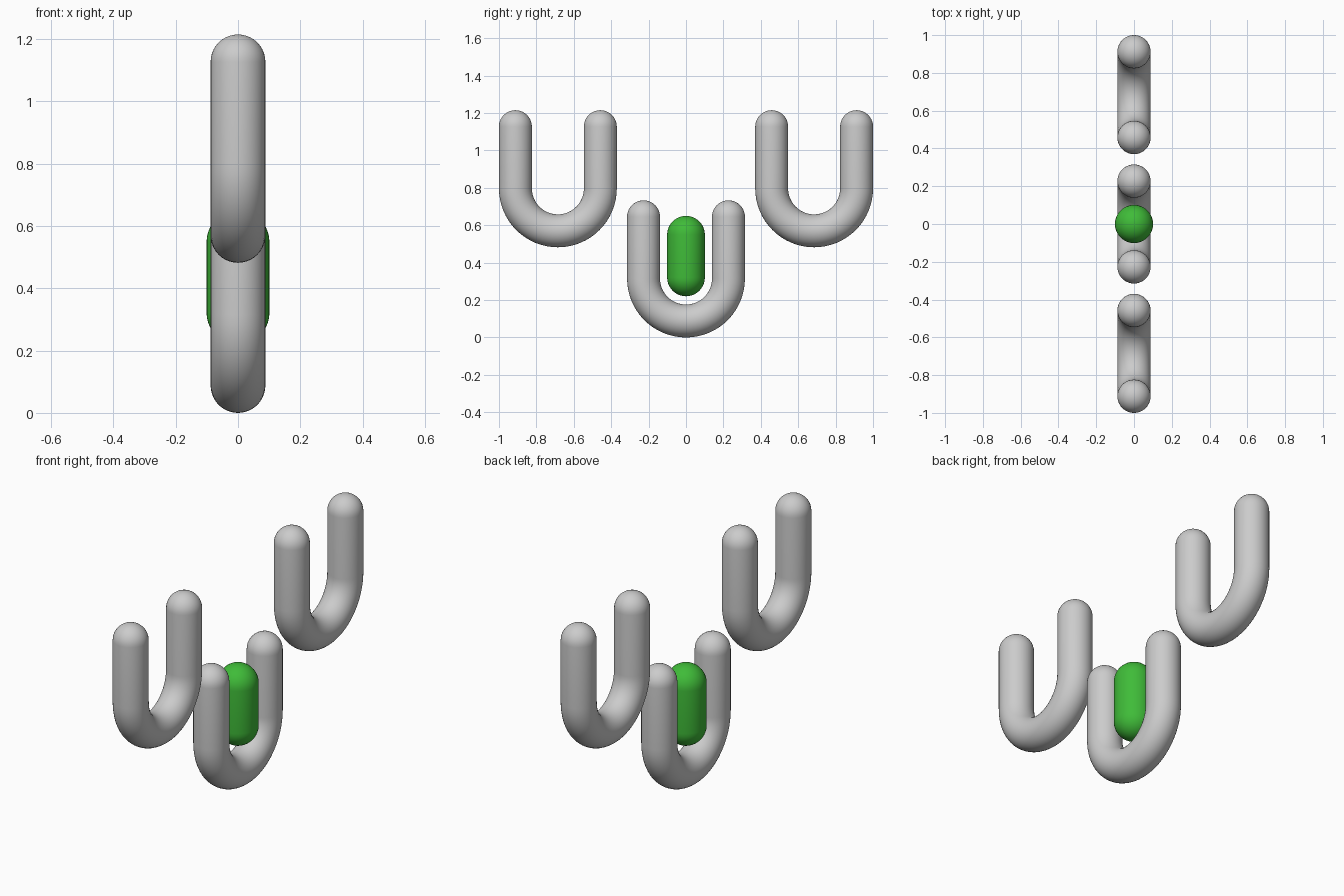
import bpy, bmesh
from math import sin, cos, pi
from mathutils import Vector

if "Cube" in bpy.data.objects:
    bpy.data.objects.remove(bpy.data.objects["Cube"])

SIDES, CAP = 40, 10
X = Vector((1, 0, 0))


def round_tube(name, path, radius, location):
    """Sweep a circle along (point, tangent) pairs in the YZ plane, with hemispherical ends."""
    (p0, t0), (p1, t1) = path[0], path[-1]
    angles = [i / CAP * pi / 2 for i in range(1, CAP)]
    rings = [(p0 - t0 * radius * cos(a), t0, radius * sin(a)) for a in angles]
    rings += [(p, t, radius) for p, t in path]
    rings += [(p1 + t1 * radius * cos(a), t1, radius * sin(a)) for a in reversed(angles)]

    bm = bmesh.new()
    loops = []
    for p, t, r in rings:
        n = X.cross(t)
        loops.append([bm.verts.new(p + r * (X * cos(2 * pi * k / SIDES) + n * sin(2 * pi * k / SIDES)))
                      for k in range(SIDES)])
    for a, b in zip(loops, loops[1:]):
        for k in range(SIDES):
            j = (k + 1) % SIDES
            bm.faces.new((a[k], a[j], b[j], b[k]))
    for pole, ring in ((p0 - t0 * radius, loops[0]), (p1 + t1 * radius, loops[-1])):
        v = bm.verts.new(pole)
        for k in range(SIDES):
            bm.faces.new((v, ring[k], ring[(k + 1) % SIDES]))
    bmesh.ops.recalc_face_normals(bm, faces=bm.faces)
    for f in bm.faces:
        f.smooth = True
    mesh = bpy.data.meshes.new(name)
    bm.to_mesh(mesh)
    bm.free()
    obj = bpy.data.objects.new(name, mesh)
    obj.location = location
    bpy.context.collection.objects.link(obj)
    return obj


# U-shaped path: down one leg, around the bend, up the other
R, BEND, BEND_Z, LEG_TOP = 0.088, 0.227, 0.315, 0.645
down, up = Vector((0, 0, -1)), Vector((0, 0, 1))
u_path = [(Vector((0, -BEND, LEG_TOP)), down)]
for i in range(33):
    a = pi + pi * i / 32
    u_path.append((Vector((0, BEND * cos(a), BEND_Z + BEND * sin(a))),
                   Vector((0, -sin(a), cos(a)))))
u_path.append((Vector((0, BEND, LEG_TOP)), up))

# Three U tubes: one low in the middle, two raised at the sides
for name, y, z in (("centre_u_tube", 0, 0),
                   ("left_u_tube", -0.685, 0.482),
                   ("right_u_tube", 0.685, 0.482)):
    round_tube(name, u_path, R, (0, y, z))

# Green capsule held in the middle U
capsule = round_tube("green_capsule",
                     [(Vector((0, 0, 0.321)), up), (Vector((0, 0, 0.549)), up)],
                     0.101, (0, 0, 0))
green = bpy.data.materials.new("green")
green.diffuse_color = (0.05, 0.5, 0.04, 1)
green.use_nodes = True
green.node_tree.nodes["Principled BSDF"].inputs["Base Color"].default_value = green.diffuse_color
capsule.data.materials.append(green)
